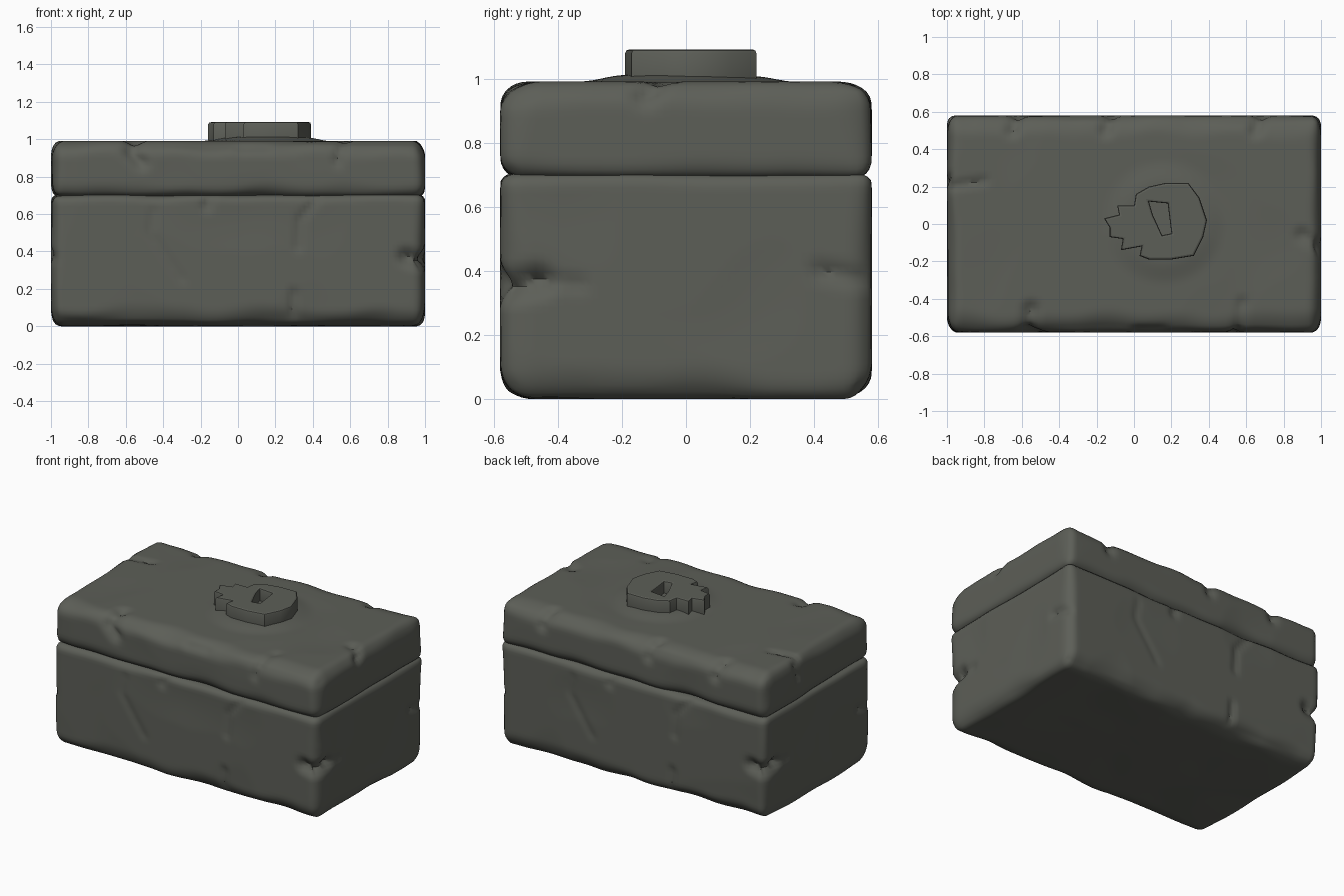
import bpy, bmesh
from mathutils import Vector, noise

cube = bpy.data.objects.get("Cube")
if cube:
    bpy.data.objects.remove(cube, do_unlink=True)

stone = bpy.data.materials.new("dark grey stone")
stone.use_nodes = True
colour = (0.108, 0.113, 0.096, 1)
stone.diffuse_color = colour
bsdf = stone.node_tree.nodes["Principled BSDF"]
bsdf.inputs["Base Color"].default_value = colour
bsdf.inputs["Roughness"].default_value = 0.9

HALF_X, HALF_Y, STEP = 1.0, 0.58, 0.022


def smooth(t):
    t = max(0.0, min(1.0, t))
    return t * t * (3 - 2 * t)


def distance_to_path(p, path):
    best = 9.0
    for a, b in zip(path, path[1:]):
        ab = b - a
        t = max(0.0, min(1.0, (p - a).dot(ab) / ab.length_squared))
        best = min(best, (p - a - ab * t).length)
    return best


def stone_block(name, low, high, low_round, high_round, cracks, mound=None):
    """Finely cut box with worn edges; each crack is (depth, width, path)."""
    bm = bmesh.new()
    bmesh.ops.create_cube(bm, size=2)
    half = Vector((HALF_X, HALF_Y, (high - low) / 2))
    mid = (low + high) / 2
    for v in bm.verts:
        v.co = Vector([c * h for c, h in zip(v.co, half)])
    for axis in range(3):
        normal = Vector([float(i == axis) for i in range(3)])
        count = int(2 * half[axis] / STEP)
        for i in range(1, count):
            bmesh.ops.bisect_plane(bm, geom=bm.verts[:] + bm.edges[:] + bm.faces[:],
                                   plane_co=normal * half[axis] * (2 * i / count - 1),
                                   plane_no=normal)

    # Worn rounding that varies along the edges
    for v in bm.verts:
        p = v.co.copy()
        blend = smooth(p.z / half.z / 2 + 0.5)
        wear = 1 + 0.45 * noise.noise(p * 3.5 + Vector((0, 0, mid * 9)))
        r = Vector(low_round).lerp(Vector(high_round), blend) * wear
        q = Vector([max(r[i] - half[i], min(half[i] - r[i], p[i])) for i in range(3)])
        d = Vector([(p[i] - q[i]) / r[i] for i in range(3)])
        d.normalize()
        v.co = Vector([q[i] + r[i] * d[i] for i in range(3)])
        v.co.z += mid

    # Shallow hollows, cracks and chips pushed in from the surface
    bm.normal_update()
    moves = []
    paths = [(depth, width, [Vector(p) for p in path]) for depth, width, path in cracks]
    for v in bm.verts:
        push = 0.012 * max(0.0, noise.noise(v.co * 2.6 + Vector((4, 1, 7))))
        for depth, width, path in paths:
            near = distance_to_path(v.co, path)
            if near < width:
                push += depth * (1 - near / width) ** 1.5
        moves.append(v.normal * -push)
    for v, move in zip(bm.verts, moves):
        v.co += move
        if mound and v.co.z > high - 0.03:
            flat = (Vector((v.co.x, v.co.y, 0)) - Vector(mound)).length
            v.co.z += 0.02 * smooth((0.34 - flat) / 0.14)

    mesh = bpy.data.meshes.new(name)
    bm.to_mesh(mesh)
    bm.free()
    obj = bpy.data.objects.new(name, mesh)
    bpy.context.collection.objects.link(obj)
    finish(obj)


def finish(obj):
    obj.data.materials.clear()
    obj.data.materials.append(stone)
    bpy.ops.object.select_all(action="DESELECT")
    obj.select_set(True)
    bpy.context.view_layer.objects.active = obj
    bpy.ops.object.shade_smooth_by_angle(angle=0.7)


# Cracks of the chest, repeated half a turn round
F = -HALF_Y
half_cracks = [
    (0.015, 0.04, [(0.42, F, 0.68), (0.33, F, 0.57), (0.32, F, 0.42)]),
    (0.008, 0.04, [(-0.45, F, 0.62), (-0.47, F, 0.5), (-0.3, F, 0.25)]),
    (0.02, 0.04, [(0.3, F, 0.18), (0.29, F, 0.0)]),
    (0.05, 0.07, [(0.9, F, 0.37), (0.98, F + 0.02, 0.35), (1, -0.46, 0.37)]),
    (0.015, 0.04, [(1, -0.46, 0.37), (1, -0.33, 0.36)]),
    (0.02, 0.05, [(1, 0.58, 0.37), (1, 0.42, 0.4)]),
    (0.02, 0.05, [(-0.15, F, 0.7), (-0.17, F, 0.64)]),
]
chest_cracks = []
for depth, width, path in half_cracks:
    chest_cracks.append((depth, width, path))
    chest_cracks.append((depth, width, [(-x, -y, z) for x, y, z in path]))

stone_block("chest_body", 0.0, 0.705, (0.06, 0.11, 0.11), (0.05, 0.06, 0.04), chest_cracks)

# Cracks and edge chips of the lid
T = 0.985
lid_cracks = [
    (0.04, 0.07, [(-0.55, -0.46, T), (-0.57, F, 0.93), (-0.52, F, 0.88)]),
    (0.02, 0.05, [(0.58, -0.42, T), (0.55, F, 0.95), (0.53, F, 0.88)]),
    (0.02, 0.04, [(-1, 0.2, T), (-0.8, 0.23, T)]),
    (0.03, 0.06, [(1, -0.13, 0.95), (0.9, -0.06, T)]),
    (0.02, 0.04, [(-1, 0.25, 0.97), (-1, 0.22, 0.85)]),
    (0.02, 0.06, [(0.02, F, 0.96), (0.15, F, 0.97)]),
]
for x in (-0.65, -0.15, 0.65):
    lid_cracks.append((0.03, 0.06, [(x, 0.5, T), (x + 0.03, 0.58, 0.9)]))

stone_block("lid", 0.69, 0.992, (0.05, 0.07, 0.07), (0.06, 0.11, 0.1), lid_cracks,
            mound=(0.16, 0.01, 0))

# Skull-shaped carving with one hollow
skull_outline = [(0.08, 0.2), (0.17, 0.22), (0.29, 0.22), (0.35, 0.14), (0.39, 0.02),
                 (0.37, -0.07), (0.32, -0.17), (0.2, -0.19), (0.08, -0.19), (0.03, -0.17),
                 (0.04, -0.12), (-0.07, -0.14), (-0.06, -0.08), (-0.13, -0.07),
                 (-0.13, -0.02), (-0.16, 0.03), (-0.08, 0.05), (-0.09, 0.1), (0, 0.1),
                 (0.01, 0.16)]
hollow_outline = [(0.08, 0.12), (0.18, 0.11), (0.2, -0.05), (0.15, -0.06), (0.1, 0.05)]
curve = bpy.data.curves.new("skull_carving", "CURVE")
curve.dimensions = "2D"
curve.fill_mode = "BOTH"
curve.extrude = 0.06
curve.bevel_depth = 0.012
curve.bevel_resolution = 1
curve.offset = -0.012
for outline in (skull_outline, hollow_outline):
    spline = curve.splines.new("POLY")
    spline.points.add(len(outline) - 1)
    for point, (x, y) in zip(spline.points, outline):
        point.co = (x, y, 0, 1)
    spline.use_cyclic_u = True
carving = bpy.data.objects.new("skull_carving", curve)
carving.location.z = 1.02
bpy.context.collection.objects.link(carving)
bpy.ops.object.select_all(action="DESELECT")
carving.select_set(True)
bpy.context.view_layer.objects.active = carving
bpy.ops.object.convert(target="MESH")
finish(bpy.context.object)
